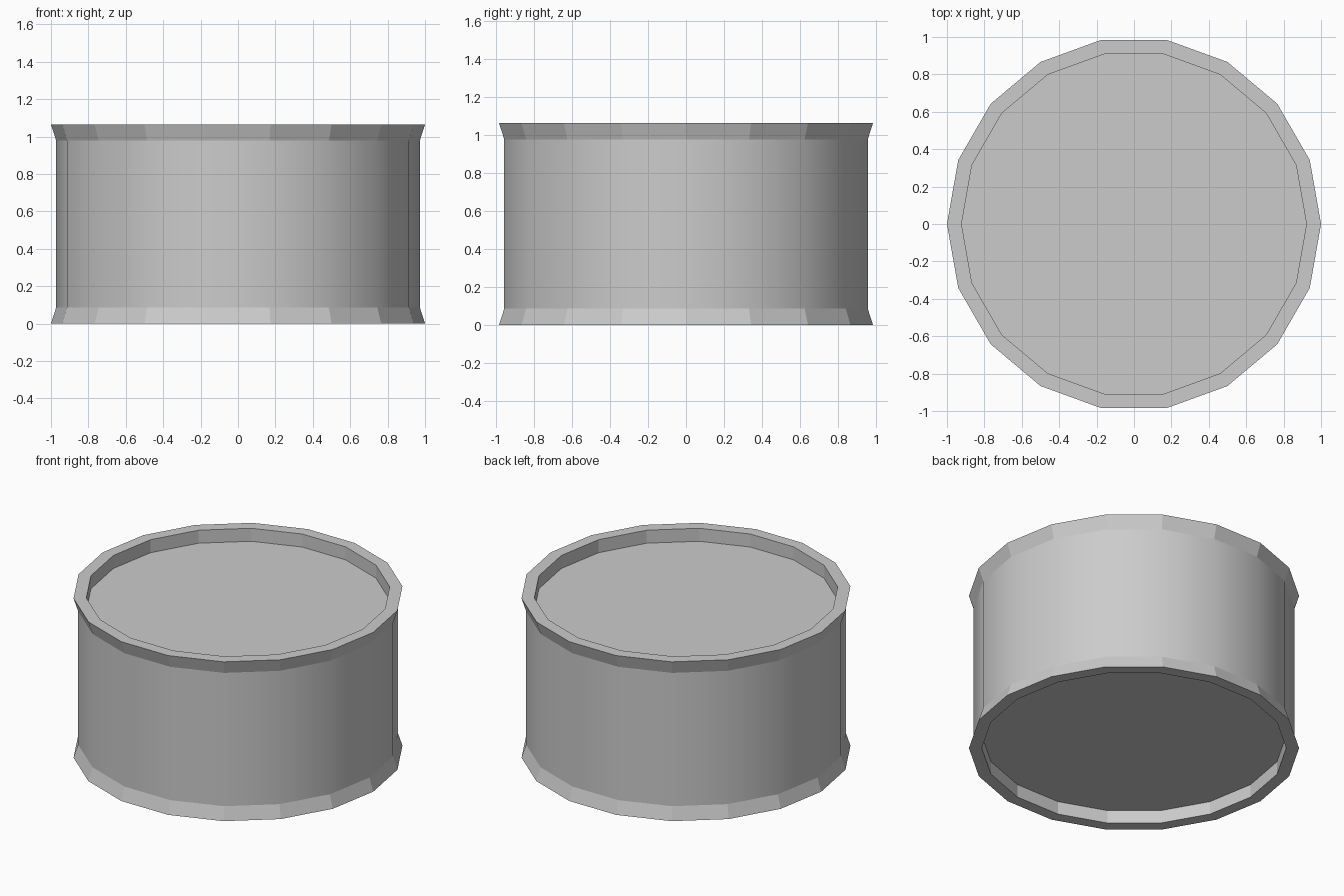
import bpy, bmesh
from math import cos, sin, pi

if "Cube" in bpy.data.objects:
    bpy.data.objects.remove(bpy.data.objects["Cube"])

SIDES = 18
H, RIM = 1.065, 0.087          # total height, rim height
R_OUT, R_BODY, R_IN = 1.0, 0.972, 0.922

# Half-turn profile from bottom panel, around the outside, to top panel
profile = [(R_IN, RIM), (R_IN, 0), (R_OUT, 0), (R_BODY, RIM),
           (R_BODY, H - RIM), (R_OUT, H), (R_IN, H), (R_IN, H - RIM)]

bm = bmesh.new()
rings = [[bm.verts.new((r * cos(2 * pi * i / SIDES), r * sin(2 * pi * i / SIDES), z))
          for i in range(SIDES)] for r, z in profile]

# Flared rims stay flat, the body wall is smooth
for k in range(len(rings) - 1):
    a, b = rings[k], rings[k + 1]
    for i in range(SIDES):
        j = (i + 1) % SIDES
        f = bm.faces.new((a[i], a[j], b[j], b[i]))
        f.smooth = (k == 3)

# Recessed bottom and top panels
bm.faces.new(rings[0][::-1])
bm.faces.new(rings[-1])

# Sharp creases where the body meets the rims
for e in bm.edges:
    if len({f.smooth for f in e.link_faces}) > 1:
        e.smooth = False
bmesh.ops.recalc_face_normals(bm, faces=bm.faces[:])

mesh = bpy.data.meshes.new("round_can")
bm.to_mesh(mesh)
bm.free()
can = bpy.data.objects.new("round_can", mesh)
bpy.context.collection.objects.link(can)
